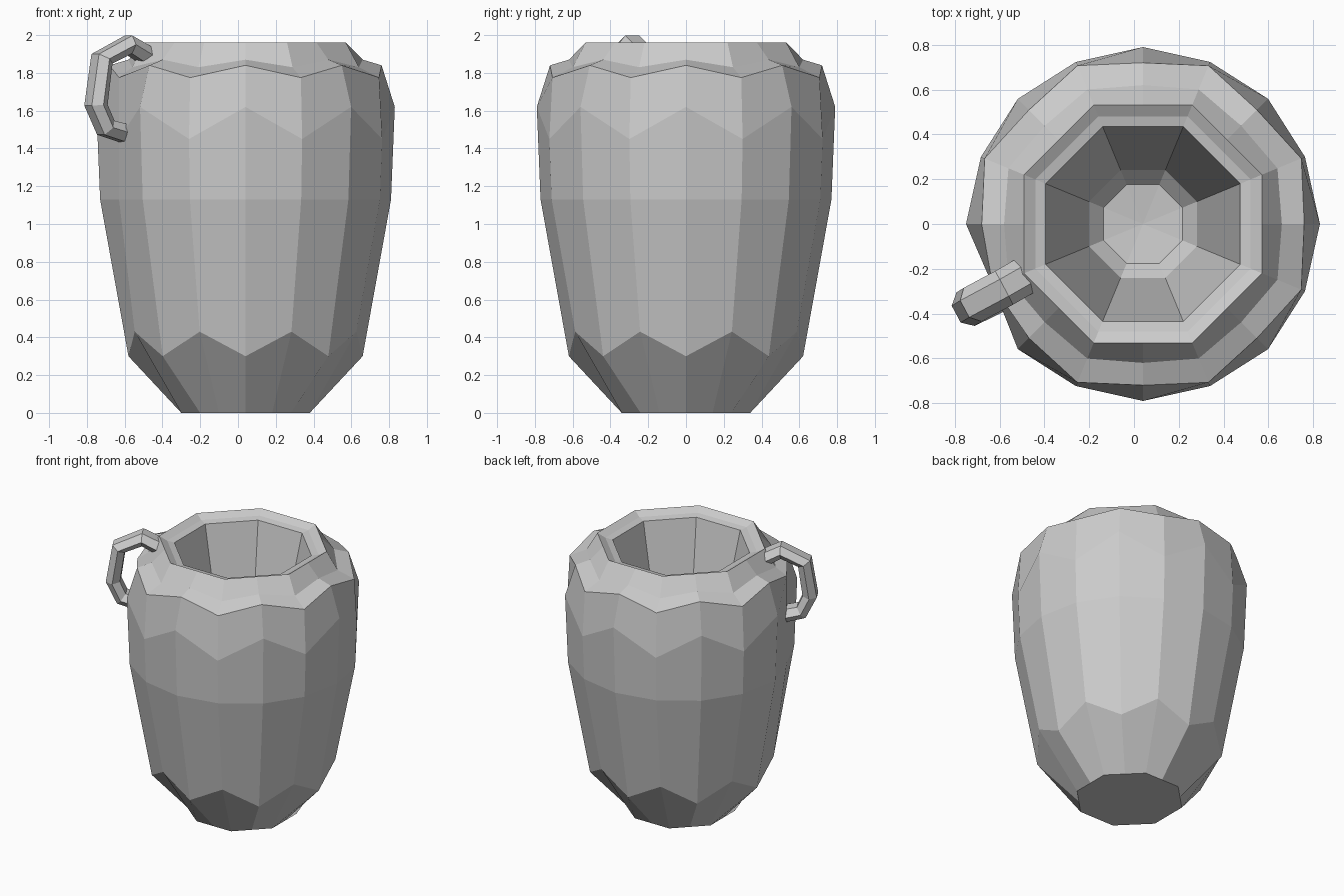
import bpy, bmesh, math
from mathutils import Vector

if "Cube" in bpy.data.objects:
    bpy.data.objects.remove(bpy.data.objects["Cube"])

CX = 0.04          # axis of the pot, offset so the handle balances the width
N = 16
C = math.cos(math.pi / 8)


def finish(bm, name):
    bmesh.ops.recalc_face_normals(bm, faces=bm.faces)
    me = bpy.data.meshes.new(name)
    bm.to_mesh(me)
    bm.free()
    ob = bpy.data.objects.new(name, me)
    bpy.context.collection.objects.link(ob)
    return ob


def octagon(r, z):
    # eight-sided ring: corners on the odd spokes, edge midpoints on the even ones
    return (r * C, z, r, z)


def bridge(bm, a, b):
    n = len(a)
    for i in range(n):
        bm.faces.new((a[i], a[(i + 1) % n], b[(i + 1) % n], b[i]))


# Pot: zigzag rings (even radius, even z, odd radius, odd z), outside then cavity
rings = [
    octagon(0.368, 0.0),
    (0.62, 0.30, 0.635, 0.43),
    (0.77, 1.13, 0.77, 1.13),
    (0.79, 1.62, 0.783, 1.45),
    (0.72, 1.84, 0.765, 1.775),
    (0.62, 1.87, 0.65, 1.83),
    octagon(0.575, 1.96),
    octagon(0.52, 1.93),
    octagon(0.47, 1.92),
    octagon(0.26, 1.00),
    octagon(0.19, 0.93),
]
bm = bmesh.new()
loops = []
for k, (ra, za, rb, zb) in enumerate(rings):
    loop = []
    for i in range(N):
        r, z = (rb, zb) if i % 2 else (ra, za)
        if i == 9 and k in (2, 3, 4):      # flattened where the handle joins
            r = 0.725
        t = 2 * math.pi * i / N
        loop.append(bm.verts.new((CX + r * math.cos(t), r * math.sin(t), z)))
    loops.append(loop)
for a, b in zip(loops, loops[1:]):
    bridge(bm, a, b)
bm.faces.new(loops[0][::-1])
floor = bm.verts.new((CX, 0, 0.91))
for i in range(N):
    bm.faces.new((loops[-1][i], loops[-1][(i + 1) % N], floor))
finish(bm, "pot_body")

# Handle: six-sided tube swept along an ear-shaped path
path = [Vector(p) for p in [
    (-0.45, -0.21, 1.87), (-0.58, -0.285, 1.95), (-0.72, -0.36, 1.875),
    (-0.752, -0.38, 1.63), (-0.70, -0.355, 1.51), (-0.57, -0.29, 1.47)]]
side = Vector((0.47, -0.88, 0)).normalized()
bm = bmesh.new()
loops = []
for i, p in enumerate(path):
    tan = (path[min(i + 1, 5)] - path[max(i - 1, 0)]).normalized()
    out = tan.cross(side).normalized()
    loop = []
    for j in range(6):
        t = math.pi * j / 3
        loop.append(bm.verts.new(p + side * 0.085 * math.cos(t) + out * 0.055 * math.sin(t)))
    loops.append(loop)
for a, b in zip(loops, loops[1:]):
    bridge(bm, a, b)
bm.faces.new(loops[0][::-1])
bm.faces.new(loops[-1])
finish(bm, "handle")
